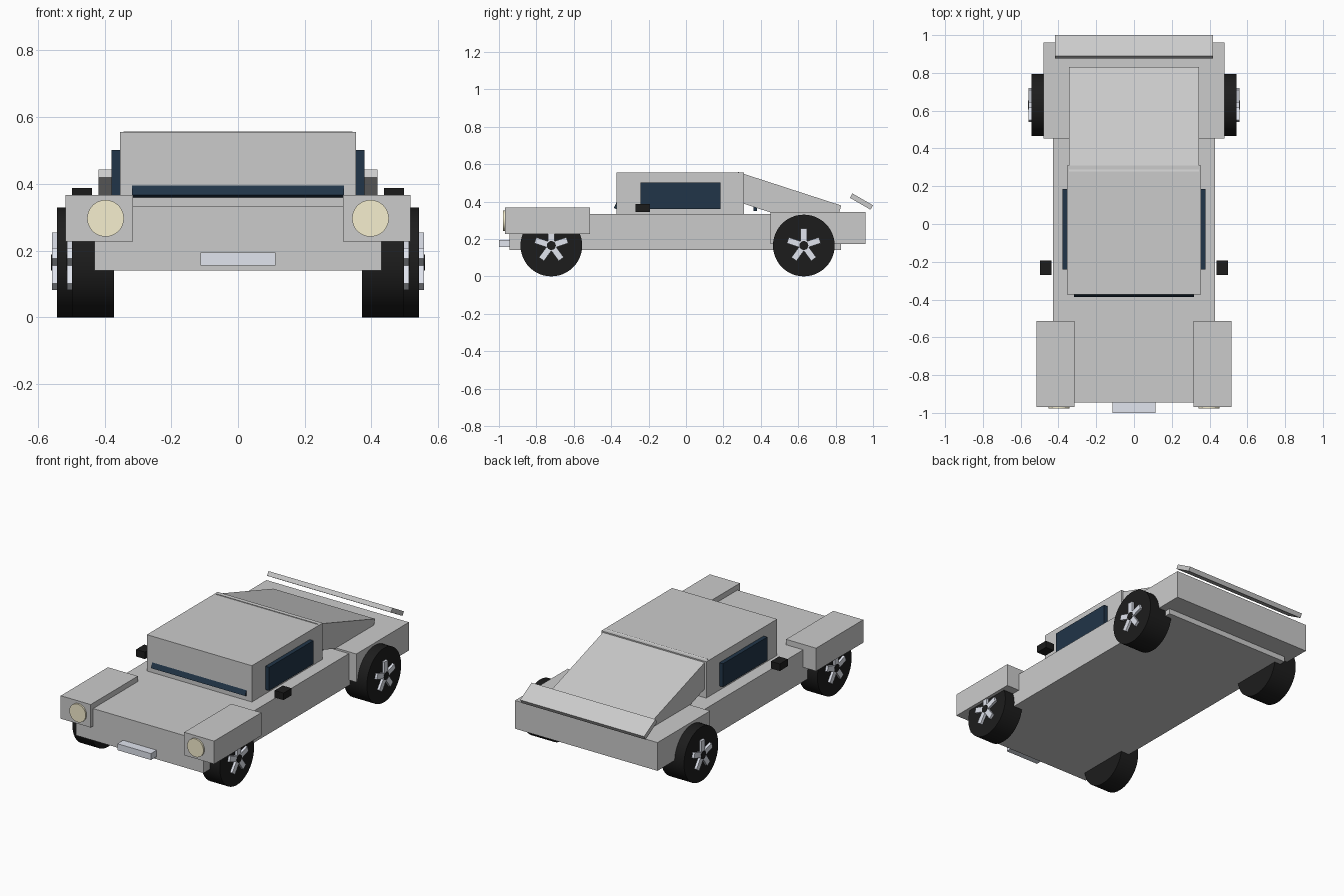
import bpy
import math

if "Cube" in bpy.data.objects:
    bpy.data.objects.remove(bpy.data.objects["Cube"])


def material(name, rgb):
    m = bpy.data.materials.new(name)
    m.diffuse_color = (*rgb, 1)
    m.use_nodes = True
    m.node_tree.nodes["Principled BSDF"].inputs["Base Color"].default_value = m.diffuse_color
    return m


RUBBER = material("rubber", (0.012, 0.012, 0.012))
GLASS = material("dark_glass", (0.015, 0.035, 0.065))
METAL = material("bright_metal", (0.75, 0.78, 0.86))
LAMP = material("lamp", (0.92, 0.86, 0.62))


def box(name, center, size, mat=None, tilt=0):
    """Box given by centre and size, tilted about x by degrees."""
    bpy.ops.mesh.primitive_cube_add(size=1, location=center,
                                    rotation=(math.radians(tilt), 0, 0))
    o = bpy.context.object
    o.name = name
    o.scale = size
    bpy.ops.object.transform_apply(location=False, rotation=False, scale=True)
    if mat:
        o.data.materials.append(mat)
    return o


def span(name, x, y, z, mat=None):
    """Box given by its (min, max) range on each axis."""
    return box(name, [(a + b) / 2 for a, b in (x, y, z)],
               [b - a for a, b in (x, y, z)], mat)


def disc(name, center, radius, depth, axis, mat, sides=48):
    rot = (0, math.pi / 2, 0) if axis == "x" else (math.pi / 2, 0, 0)
    bpy.ops.mesh.primitive_cylinder_add(vertices=sides, radius=radius, depth=depth,
                                        location=center, rotation=rot)
    o = bpy.context.object
    o.name = name
    bpy.ops.object.shade_smooth_by_angle()
    o.data.materials.append(mat)
    return o


def wheel(name, side, outer, width, y):
    z, r = 0.165, 0.165
    disc(name + "_tyre", (side * (outer - width / 2), y, z), r, width, "x", RUBBER)
    # five flat spokes, one pointing straight up
    for i in range(5):
        a = 2 * math.pi * i / 5
        box(f"{name}_spoke_{i}",
            (side * outer, y - 0.055 * math.sin(a), z + 0.055 * math.cos(a)),
            (0.03, 0.033, 0.07), METAL, math.degrees(a))
    disc(name + "_hub", (side * outer, y, z), 0.024, 0.034, "x", RUBBER, 24)


# body shell
span("main_body", (-0.43, 0.43), (-0.945, 0.83), (0.14, 0.334))
span("rear_body", (-0.48, 0.48), (0.453, 0.96), (0.173, 0.345))
span("cabin", (-0.354, 0.354), (-0.372, 0.31), (0.33, 0.555))
box("sloped_hatch", (0, 0.531, 0.396), (0.686, 0.58, 0.152), tilt=-18)
box("spoiler", (0, 0.938, 0.40), (0.836, 0.127, 0.027), tilt=-30)

# glass
box("windshield", (0, -0.345, 0.43), (0.634, 0.02, 0.15), GLASS, -25)
span("rear_window", (-0.31, 0.31), (0.36, 0.38), (0.35, 0.40), GLASS)

# front bumper plate
span("front_plate", (-0.113, 0.113), (-1.0, -0.93), (0.156, 0.195), METAL)

# mirrored side parts
for label, s in (("right", 1), ("left", -1)):
    def side_span(name, x0, x1, y, z, mat=None):
        span(f"{label}_{name}", sorted((s * x0, s * x1)), y, z, mat)

    side_span("front_fender", 0.315, 0.517, (-0.968, -0.514), (0.227, 0.367))
    side_span("side_window", 0.345, 0.379, (-0.242, 0.185), (0.36, 0.502), GLASS)
    side_span("mirror", 0.437, 0.497, (-0.271, -0.193), (0.345, 0.388), RUBBER)
    disc(f"{label}_headlight", (s * 0.397, -0.966, 0.297), 0.055, 0.024, "y", LAMP)
    wheel(f"{label}_front_wheel", s, 0.497, 0.125, -0.72)
    wheel(f"{label}_rear_wheel", s, 0.543, 0.155, 0.63)
